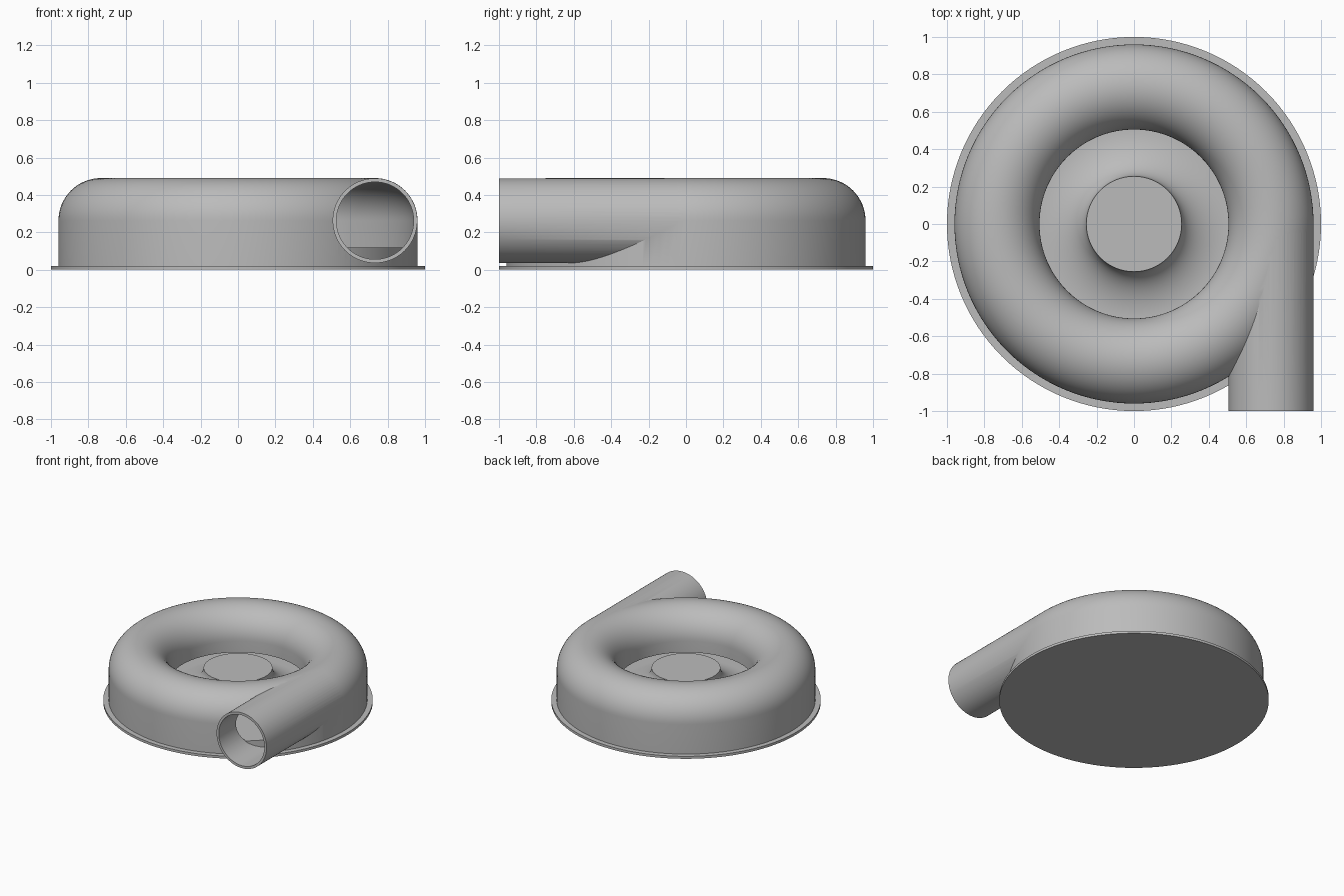
import bpy
import bmesh
from math import pi, sin, cos, radians
from mathutils import Matrix, Vector

cube = bpy.data.objects.get("Cube")
if cube:
    bpy.data.objects.remove(cube, do_unlink=True)

GREY = (0.5, 0.5, 0.5, 1)
grey = bpy.data.materials.new("plain_grey")
grey.use_nodes = True
grey.diffuse_color = GREY
grey.node_tree.nodes["Principled BSDF"].inputs["Base Color"].default_value = GREY

TUBE_X, TUBE_Z, TUBE_R, WALL = 0.7325, 0.2625, 0.2275, 0.02
FLOOR_Z, HUB_Z, BASE_Z = 0.12, 0.28, 0.02


def finish(name, bm):
    bmesh.ops.recalc_face_normals(bm, faces=bm.faces)
    mesh = bpy.data.meshes.new(name)
    bm.to_mesh(mesh)
    bm.free()
    mesh.materials.append(grey)
    ob = bpy.data.objects.new(name, mesh)
    bpy.context.collection.objects.link(ob)
    return ob


def arc(cx, cz, rx, rz, start, end, steps):
    angles = [radians(start + (end - start) * i / steps) for i in range(steps + 1)]
    return [(cx + rx * cos(a), cz + rz * sin(a)) for a in angles]


def revolve(name, profile, steps=128):
    """Spin a closed (radius, height) outline around the vertical axis."""
    bm = bmesh.new()
    verts = [bm.verts.new((r, 0, z)) for r, z in profile]
    edges = [bm.edges.new((a, b)) for a, b in zip(verts, verts[1:] + verts[:1])
             if a.co.x > 0 or b.co.x > 0]
    bmesh.ops.spin(bm, geom=verts + edges, cent=(0, 0, 0), axis=(0, 0, 1),
                   angle=2 * pi, steps=steps, use_duplicate=False)
    bmesh.ops.remove_doubles(bm, verts=bm.verts, dist=0.0001)
    return finish(name, bm)


def rod(name, radius, y0, y1):
    """Cylinder along y on the outlet axis."""
    bm = bmesh.new()
    place = Matrix.Translation(Vector((TUBE_X, (y0 + y1) / 2, TUBE_Z))) @ Matrix.Rotation(pi / 2, 4, "X")
    bmesh.ops.create_cone(bm, cap_ends=True, segments=96, radius1=radius,
                          radius2=radius, depth=y1 - y0, matrix=place)
    return finish(name, bm)


def combine(target, tool, operation):
    mod = target.modifiers.new(operation.lower(), "BOOLEAN")
    mod.operation, mod.object, mod.solver = operation, tool, "EXACT"
    bpy.context.view_layer.objects.active = target
    bpy.ops.object.modifier_apply(modifier=mod.name)
    bpy.data.objects.remove(tool, do_unlink=True)


# Round-topped ring housing joined to its tangential outlet pipe
inner, outer = TUBE_X - TUBE_R, TUBE_X + TUBE_R
housing = revolve("ring_housing", [(outer, BASE_Z - 0.005)]
                  + arc(TUBE_X, TUBE_Z, TUBE_R, TUBE_R, 0, 180, 32) + [(inner, 0.17)])
combine(housing, rod("outlet_pipe", TUBE_R - 0.001, -1, 0), "UNION")

# Hollow channel and pipe bore
hollow = TUBE_R - WALL
combine(housing, revolve("channel_cutter", [(TUBE_X + hollow, -0.1)]
                         + arc(TUBE_X, TUBE_Z, hollow, hollow, 0, 180, 32)
                         + [(TUBE_X - hollow, -0.1)]), "DIFFERENCE")
combine(housing, rod("bore_cutter", hollow - 0.001, -1.1, 0), "DIFFERENCE")

# Raised floor with the flared centre hub
hub = revolve("floor_and_hub", [(0, HUB_Z)]
              + arc(inner, HUB_Z, 0.25, HUB_Z - FLOOR_Z, 180, 270, 20)
              + [(0.945, FLOOR_Z), (0.945, BASE_Z - 0.005), (0, BASE_Z - 0.005)])

# Flat base flange
base = revolve("base_flange", [(0, 0), (1, 0), (1, BASE_Z), (0, BASE_Z)])

# Smooth curved surfaces, keep edges crisp
bpy.ops.object.select_all(action="DESELECT")
for ob in (housing, hub, base):
    ob.select_set(True)
bpy.context.view_layer.objects.active = housing
bpy.ops.object.shade_smooth_by_angle(angle=radians(30))
